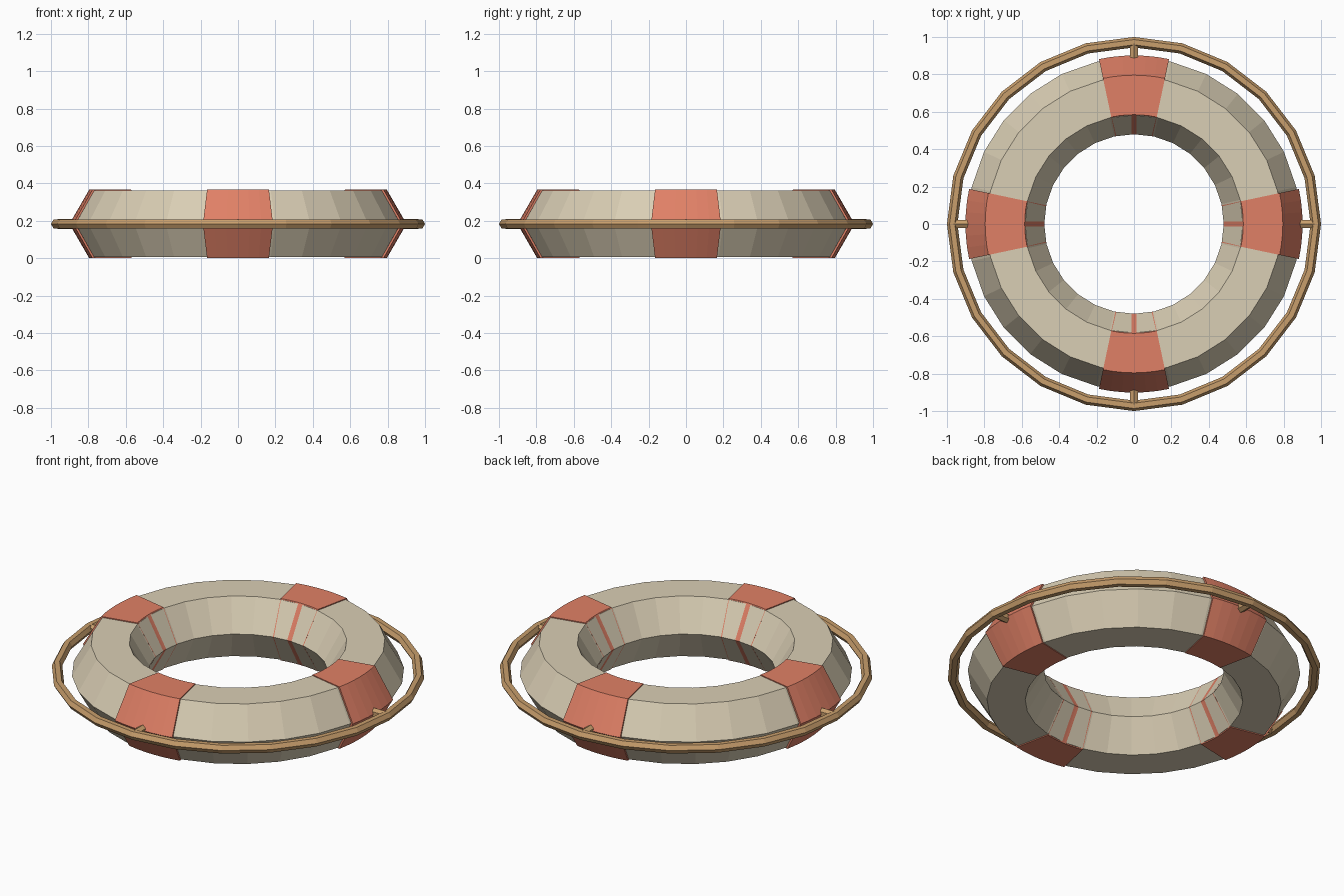
import bpy, bmesh
from math import sin, cos, pi, radians
from mathutils import Matrix

if "Cube" in bpy.data.objects:
    bpy.data.objects.remove(bpy.data.objects["Cube"], do_unlink=True)

MID_Z = 0.183


def material(name, rgb):
    m = bpy.data.materials.new(name)
    m.use_nodes = True
    colour = (*rgb, 1)
    m.diffuse_color = colour
    m.node_tree.nodes["Principled BSDF"].inputs["Base Color"].default_value = colour
    return m


cream = material("cream", (0.70, 0.62, 0.46))
red = material("coral_red", (0.745, 0.216, 0.133))
tan_rope = material("tan_rope", (0.578, 0.342, 0.15))


def finish(name, bm, mat):
    bmesh.ops.recalc_face_normals(bm, faces=bm.faces)
    mesh = bpy.data.meshes.new(name)
    bm.to_mesh(mesh)
    bm.free()
    mesh.materials.append(mat)
    ob = bpy.data.objects.new(name, mesh)
    bpy.context.collection.objects.link(ob)
    return ob


def ring(name, major, minor, steps, mat, centre=0, half_arc=None):
    """Sweep a hexagon round z: a full ring, or a capped arc about an angle."""
    bm = bmesh.new()
    closed = half_arc is None
    count = steps if closed else steps + 1
    loops = []
    for i in range(count):
        a = 2 * pi * i / steps if closed else centre + half_arc * (2 * i / steps - 1)
        loop = []
        for k in range(6):
            r = major + minor * cos(k * pi / 3)
            z = MID_Z + minor * sin(k * pi / 3)
            loop.append(bm.verts.new((r * cos(a), r * sin(a), z)))
        loops.append(loop)
    for i in range(steps):
        p, q = loops[i], loops[(i + 1) % count]
        for k in range(6):
            n = (k + 1) % 6
            bm.faces.new((p[k], q[k], q[n], p[n]))
    if not closed:
        bm.faces.new(loops[0])
        bm.faces.new(loops[-1])
    return finish(name, bm, mat)


# Float body and the grab rope around it
ring("float_body", 0.685, 0.205, 28, cream)
ring("grab_rope", 0.972, 0.028, 24, tan_rope)

# Four wrapped bands, each with a peg that holds the rope
for side, angle in (("left", 0), ("back", 90), ("right", 180), ("front", 270)):
    a = radians(angle)
    ring(side + "_band", 0.6901, 0.2112, 6, red, a, radians(12))
    bm = bmesh.new()
    place = (Matrix.Rotation(a, 4, 'Z') @ Matrix.Translation((0.92, 0, MID_Z))
             @ Matrix.Rotation(pi / 2, 4, 'Y'))
    bmesh.ops.create_cone(bm, cap_ends=True, segments=6, radius1=0.026,
                          radius2=0.026, depth=0.09,
                          matrix=place @ Matrix.Rotation(pi / 6, 4, 'Z')
                          @ Matrix.Rotation(pi / 6, 4, 'Z')
                          @ Matrix.Rotation(pi / 6, 4, 'Z'))
    finish(side + "_rope_peg", bm, tan_rope)
